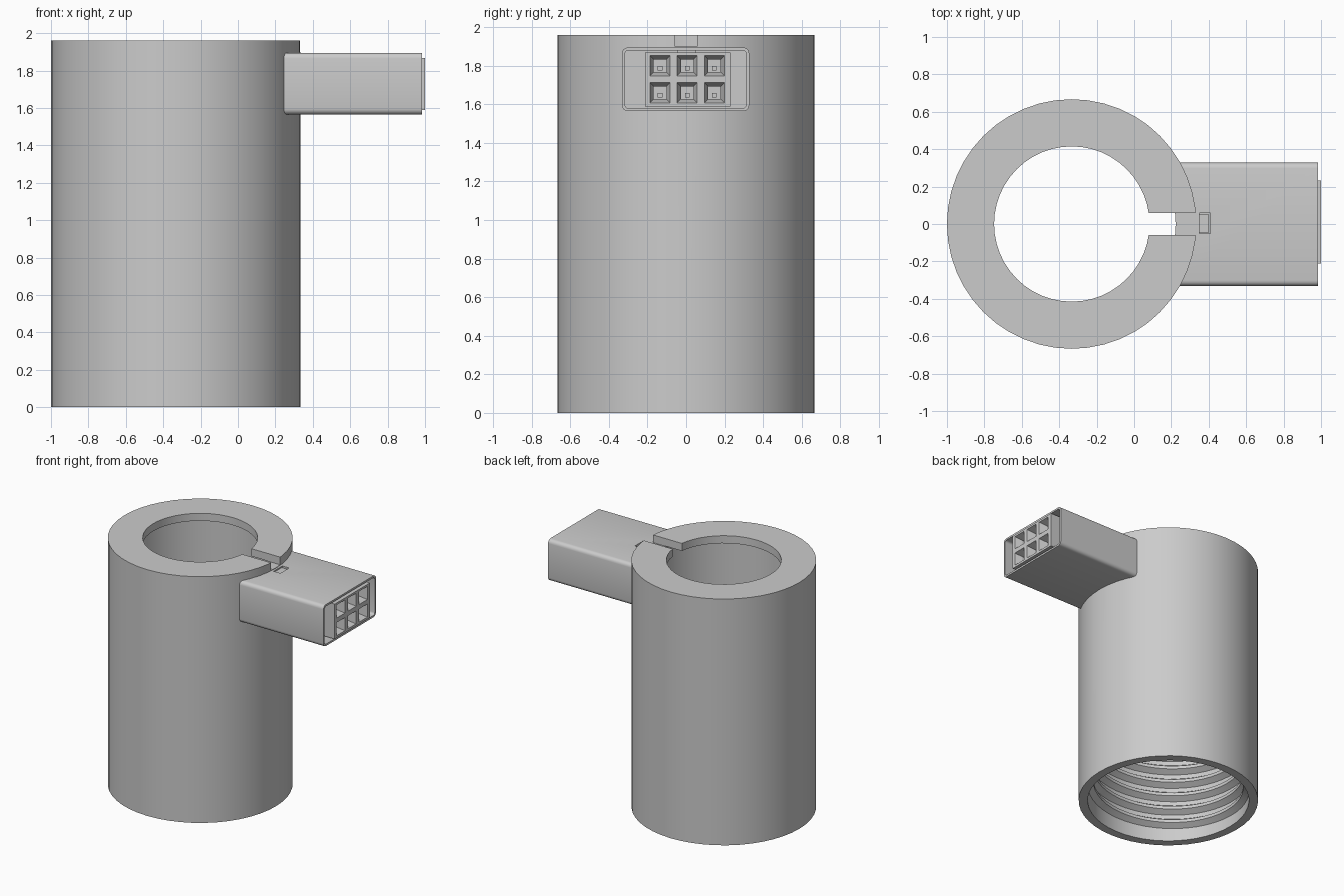
import bpy, bmesh
from math import sin, cos, pi, radians
from mathutils import Vector, Matrix

cube = bpy.data.objects.get("Cube")
if cube:
    bpy.data.objects.remove(cube)

grey = bpy.data.materials.new("plain grey")
grey.use_nodes = True
grey.diffuse_color = (0.6, 0.6, 0.6, 1)
grey.node_tree.nodes["Principled BSDF"].inputs["Base Color"].default_value = (0.6, 0.6, 0.6, 1)

CX = -0.333            # axis of the sleeve
OUTER, BORE, ROOT, MOUTH = 0.667, 0.557, 0.6, 0.415
TOP, LID = 1.96, 1.9
SEG = 48


def finish(name, bm):
    bmesh.ops.recalc_face_normals(bm, faces=bm.faces)
    mesh = bpy.data.meshes.new(name)
    bm.to_mesh(mesh)
    bm.free()
    mesh.materials.append(grey)
    obj = bpy.data.objects.new(name, mesh)
    bpy.context.collection.objects.link(obj)
    return obj


def select(obj):
    bpy.ops.object.select_all(action='DESELECT')
    obj.select_set(True)
    bpy.context.view_layer.objects.active = obj


def smooth(obj):
    select(obj)
    bpy.ops.object.shade_smooth_by_angle(angle=radians(30))


def box(name, lo, hi, round_x=0):
    """Box between two corners, with its lengthwise edges rounded if asked."""
    lo, hi = Vector(lo), Vector(hi)
    bm = bmesh.new()
    bmesh.ops.create_cube(bm, size=1, matrix=Matrix.Translation((lo + hi) / 2)
                          @ Matrix.Diagonal((*(hi - lo), 1)))
    if round_x:
        edges = [e for e in bm.edges
                 if abs(e.verts[0].co.x - e.verts[1].co.x) > 0.01]
        bmesh.ops.bevel(bm, geom=edges, offset=round_x, segments=4,
                        profile=0.5, affect='EDGES')
    return finish(name, bm)


def cut(target, cutter):
    select(target)
    mod = target.modifiers.new("cut", 'BOOLEAN')
    mod.operation, mod.solver, mod.object = 'DIFFERENCE', 'EXACT', cutter
    bpy.ops.object.modifier_apply(modifier=mod.name)
    bpy.data.objects.remove(cutter)


def polar(r, a, z):
    return (CX + r * cos(a), r * sin(a), z)


# Sleeve: closed profile turned about the axis, then slotted through the lid
profile = [(OUTER, 0), (OUTER, TOP), (MOUTH, TOP), (MOUTH, LID),
           (BORE, LID), (BORE, 1.0), (ROOT, 1.0), (ROOT, 0)]
bm = bmesh.new()
rings = [[bm.verts.new(polar(r, 2 * pi * i / SEG, z)) for r, z in profile]
         for i in range(SEG)]
for i in range(SEG):
    a, b = rings[i], rings[(i + 1) % SEG]
    for k in range(len(profile)):
        n = (k + 1) % len(profile)
        bm.faces.new((a[k], b[k], b[n], a[n]))
sleeve = finish("sleeve", bm)
cut(sleeve, box("slot_cutter", (0, -0.058, LID - 0.001), (0.5, 0.058, 2.1)))
smooth(sleeve)

# Internal screw thread: a ridge swept along a helix
ridge = [(ROOT + 0.003, 0), (BORE, 0.03), (BORE, 0.055), (ROOT + 0.003, 0.085)]
PITCH, TURNS = 0.115, 8
bm = bmesh.new()
steps = [[bm.verts.new(polar(r, 2 * pi * i / SEG, 0.03 + z + PITCH * i / SEG))
          for r, z in ridge] for i in range(TURNS * SEG)]
for a, b in zip(steps, steps[1:]):
    for k in range(4):
        n = (k + 1) % 4
        bm.faces.new((a[k], b[k], b[n], a[n]))
bm.faces.new(steps[0])
bm.faces.new(steps[-1])
smooth(finish("screw_thread", bm))

# Connector housing: rounded shell, open at the far end, with a latch window
shell = box("connector_shell", (0.245, -0.332, 1.565), (0.985, 0.328, 1.895), 0.03)
cut(shell, box("cavity_cutter", (0.345, -0.317, 1.58), (1.1, 0.313, 1.88), 0.018))
cut(shell, box("window_cutter", (0.35, -0.052, 1.8), (0.41, 0.058, 2.0)))
smooth(shell)

# Socket block: front face laid out as a grid with funnel-shaped holes
ys = [-0.212]
for c in (-0.135, 0.006, 0.147):
    ys += [c - 0.052, c + 0.052]
ys.append(0.232)
zs = [1.59]
for c in (1.66, 1.8):
    zs += [c - 0.052, c + 0.052]
zs.append(1.868)
FRONT = 1.0
bm = bmesh.new()
grid = [[bm.verts.new((FRONT, y, z)) for z in zs] for y in ys]
sockets = []
for i in range(len(ys) - 1):
    for j in range(len(zs) - 1):
        f = bm.faces.new((grid[i][j], grid[i + 1][j],
                          grid[i + 1][j + 1], grid[i][j + 1]))
        if i % 2 and j % 2:
            sockets.append(f)
rim = [e for e in bm.edges if e.is_boundary]
bm.normal_update()
back = bmesh.ops.extrude_edge_only(bm, edges=rim)["geom"]
bmesh.ops.translate(bm, vec=(0.34 - FRONT, 0, 0),
                    verts=[g for g in back if isinstance(g, bmesh.types.BMVert)])
bmesh.ops.inset_individual(bm, faces=sockets, thickness=0.027, depth=-0.06)
holes = bmesh.ops.extrude_discrete_faces(bm, faces=sockets)["faces"]
bmesh.ops.translate(bm, vec=(-0.25, 0, 0),
                    verts=list({v for f in holes for v in f.verts}))
finish("socket_block", bm)

# Contact pins inside the sockets
for row, z in enumerate((1.66, 1.8)):
    for col, y in enumerate((-0.135, 0.006, 0.147)):
        box(f"contact_pin_{row}_{col}", (0.68, y - 0.012, z - 0.025),
            (0.925, y + 0.012, z))

# Latch tab under the window
box("latch_tab", (0.35, -0.045, 1.86), (0.4, 0.05, 1.885))
